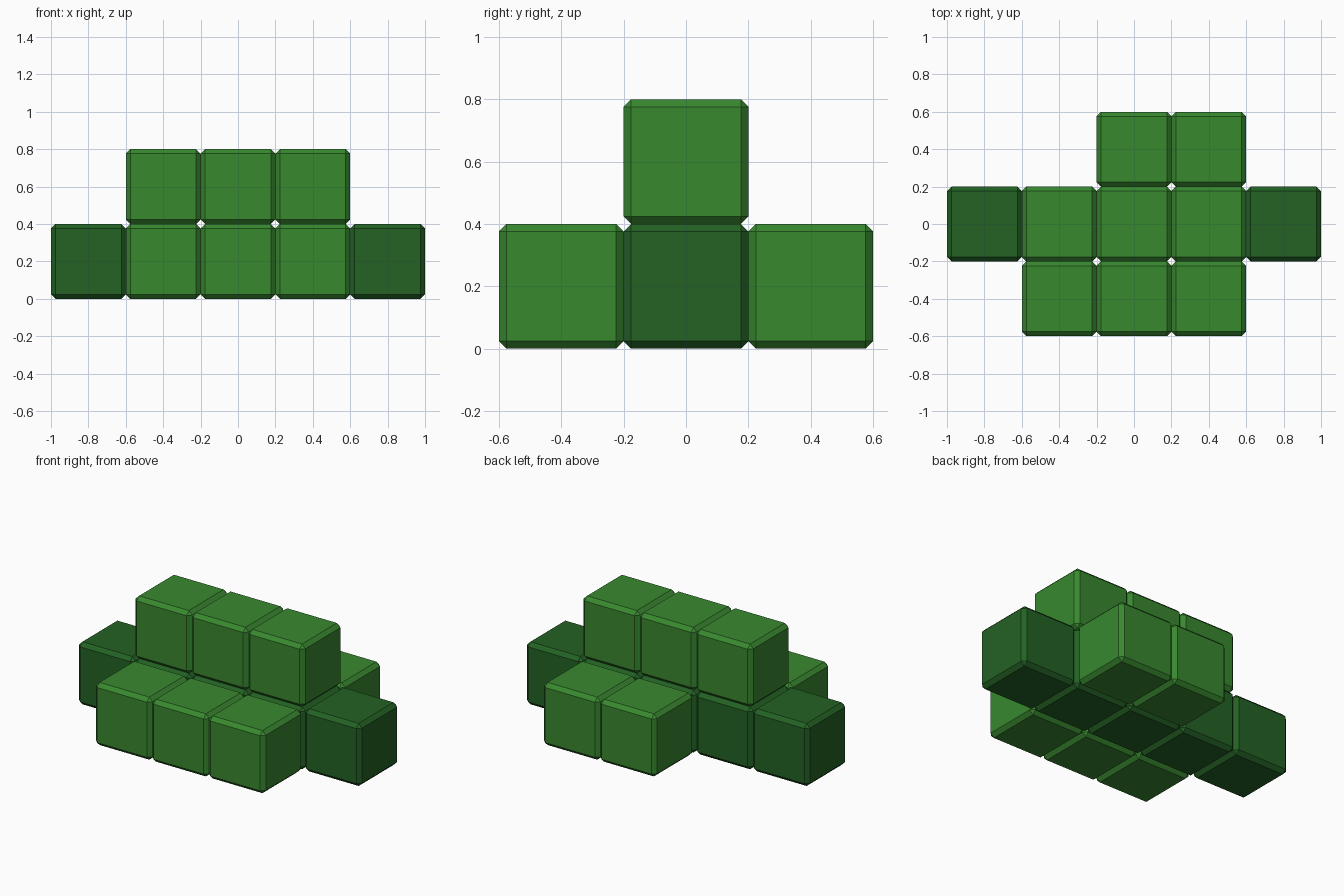
import bpy
import bmesh

if "Cube" in bpy.data.objects:
    bpy.data.objects.remove(bpy.data.objects["Cube"])

SIZE = 0.4      # edge of one block
CHAMFER = 0.024


def material(name, color):
    m = bpy.data.materials.new(name)
    m.diffuse_color = (*color, 1)
    m.use_nodes = True
    m.node_tree.nodes["Principled BSDF"].inputs["Base Color"].default_value = m.diffuse_color
    return m


leaf_green = material("leaf green", (0.0395, 0.246, 0.0284))
dark_green = material("dark green", (0.0168, 0.122, 0.0176))


def block(name, col, row, layer, mat):
    """Chamfered cube placed on the block grid."""
    bm = bmesh.new()
    bmesh.ops.create_cube(bm, size=SIZE)
    bmesh.ops.bevel(bm, geom=bm.edges[:], offset=CHAMFER, segments=1,
                    profile=0.5, affect='EDGES')
    mesh = bpy.data.meshes.new(name)
    bm.to_mesh(mesh)
    bm.free()
    mesh.materials.append(mat)
    obj = bpy.data.objects.new(name, mesh)
    obj.location = (col * SIZE, row * SIZE, (layer + 0.5) * SIZE)
    bpy.context.collection.objects.link(obj)


# Rows of blocks: name, columns, row, layer, colour
rows = [
    ("core_block", range(-2, 3), 0, 0, dark_green),
    ("front_block", range(-1, 2), -1, 0, leaf_green),
    ("back_block", range(0, 2), 1, 0, leaf_green),
    ("top_block", range(-1, 2), 0, 1, leaf_green),
]
for name, cols, row, layer, mat in rows:
    for i, col in enumerate(cols, 1):
        block(f"{name}_{i}", col, row, layer, mat)
